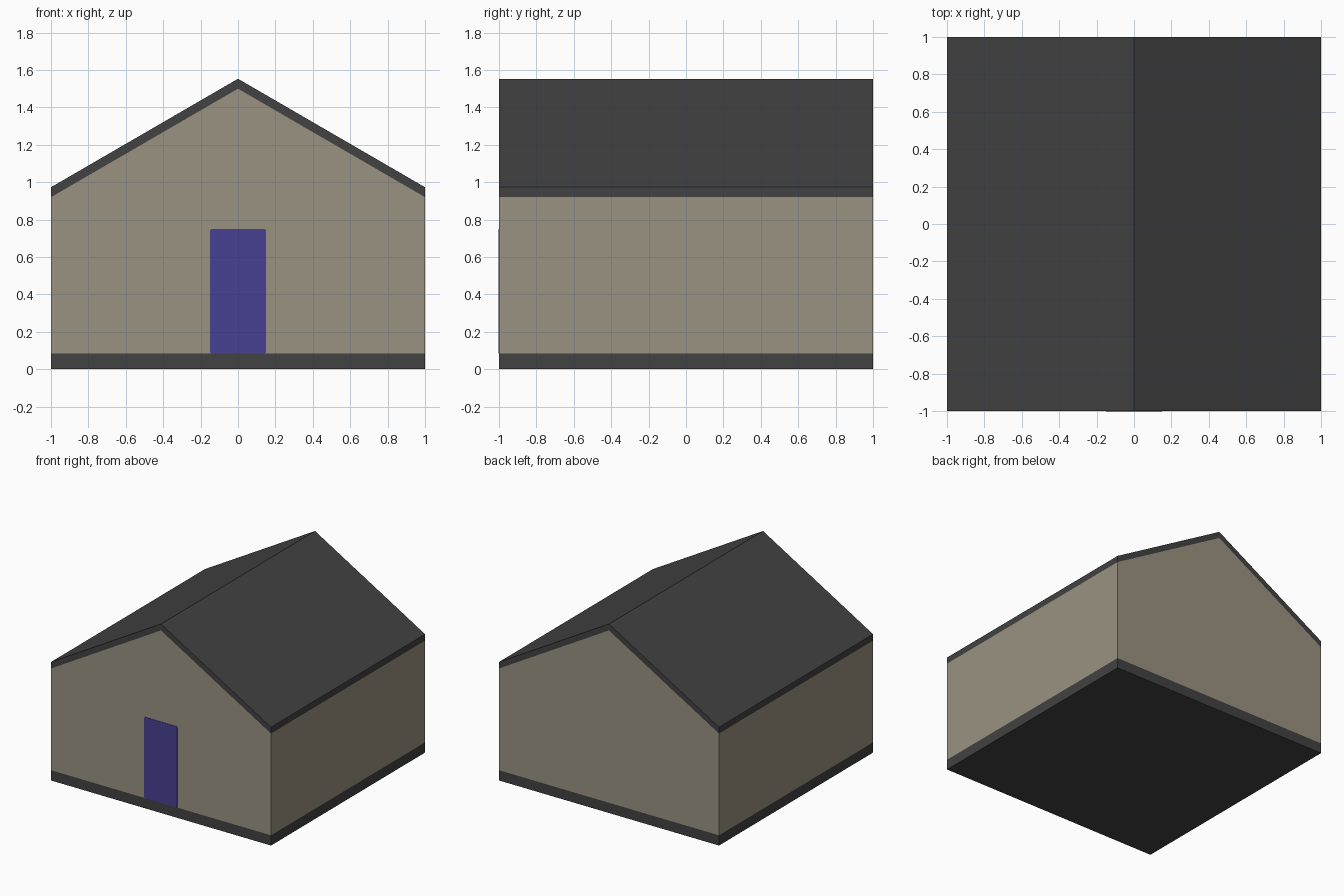
import bpy
import bmesh

if "Cube" in bpy.data.objects:
    bpy.data.objects.remove(bpy.data.objects["Cube"])


def material(name, rgb):
    m = bpy.data.materials.new(name)
    m.diffuse_color = (*rgb, 1.0)
    m.use_nodes = True
    m.node_tree.nodes["Principled BSDF"].inputs["Base Color"].default_value = m.diffuse_color
    return m


def extrude_profile(name, points, y0, y1, mat):
    """Closed solid from an (x, z) profile swept along y."""
    bm = bmesh.new()
    face = bm.faces.new([bm.verts.new((x, y0, z)) for x, z in points])
    new = bmesh.ops.extrude_face_region(bm, geom=[face])["geom"]
    verts = [g for g in new if isinstance(g, bmesh.types.BMVert)]
    bmesh.ops.translate(bm, verts=verts, vec=(0, y1 - y0, 0))
    bmesh.ops.recalc_face_normals(bm, faces=bm.faces)
    mesh = bpy.data.meshes.new(name)
    bm.to_mesh(mesh)
    bm.free()
    mesh.materials.append(mat)
    obj = bpy.data.objects.new(name, mesh)
    bpy.context.collection.objects.link(obj)
    return obj


charcoal = material("charcoal", (0.054, 0.054, 0.054))
beige = material("beige", (0.323, 0.287, 0.223))
door_blue = material("door blue", (0.063, 0.053, 0.29))

BASE, EAVE, PEAK, ROOF = 0.084, 0.92, 1.50, 0.053

# Foundation strip
extrude_profile("foundation", [(-1, 0), (1, 0), (1, BASE), (-1, BASE)],
                -1, 1, charcoal)

# Gabled walls
extrude_profile("walls", [(-1, BASE), (1, BASE), (1, EAVE), (0, PEAK), (-1, EAVE)],
                -1, 1, beige)

# Roof chevron, flush with the walls
extrude_profile("roof", [(-1, EAVE), (0, PEAK), (1, EAVE),
                         (1, EAVE + ROOF), (0, PEAK + ROOF), (-1, EAVE + ROOF)],
                -1, 1, charcoal)

# Front door plate with slightly clipped corners
W, TOP, C = 0.15, 0.75, 0.008
extrude_profile("front_door", [(-W + C, BASE), (W - C, BASE), (W, BASE + C), (W, TOP - C),
                               (W - C, TOP), (-W + C, TOP), (-W, TOP - C), (-W, BASE + C)],
                -1.003, -0.999, door_blue)
